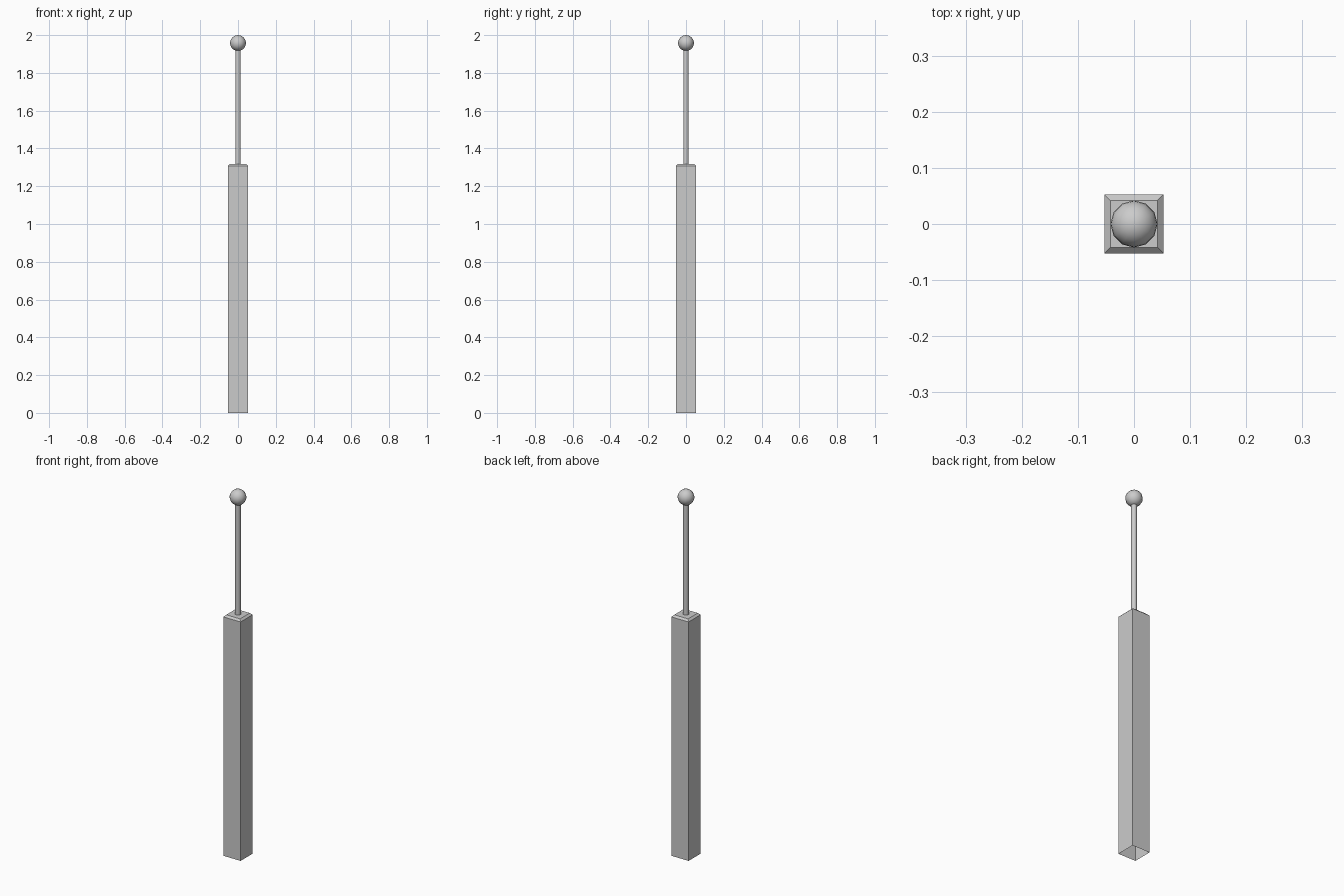
import bpy, bmesh
from math import pi

if "Cube" in bpy.data.objects:
    bpy.data.objects.remove(bpy.data.objects["Cube"])


def add_object(name, bm, smooth=False):
    mesh = bpy.data.meshes.new(name)
    bm.to_mesh(mesh)
    bm.free()
    obj = bpy.data.objects.new(name, mesh)
    bpy.context.collection.objects.link(obj)
    if smooth:
        bpy.ops.object.select_all(action='DESELECT')
        obj.select_set(True)
        bpy.context.view_layer.objects.active = obj
        bpy.ops.object.shade_smooth_by_angle(angle=pi / 3)
    return obj


def square(bm, half, z):
    return [bm.verts.new((x * half, y * half, z))
            for x, y in ((-1, -1), (1, -1), (1, 1), (-1, 1))]


# Square post with chamfered top and open underside
bm = bmesh.new()
rings = [square(bm, h, z) for h, z in ((0.0525, 0), (0.0525, 1.308), (0.042, 1.318))]
for low, high in zip(rings, rings[1:]):
    for i in range(4):
        j = (i + 1) % 4
        bm.faces.new((low[i], low[j], high[j], high[i]))
bm.faces.new(rings[-1])
add_object("post", bm)

# Thin rod standing on the post, open ends hidden
bm = bmesh.new()
bmesh.ops.create_cone(bm, cap_ends=False, segments=10,
                      radius1=0.0145, radius2=0.0145, depth=0.607)
bmesh.ops.translate(bm, verts=bm.verts, vec=(0, 0, 1.318 + 0.607 / 2))
add_object("rod", bm, True)

# Ball on the tip
bm = bmesh.new()
bmesh.ops.create_uvsphere(bm, u_segments=12, v_segments=12, radius=0.042)
bmesh.ops.translate(bm, verts=bm.verts, vec=(0, 0, 1.958))
add_object("ball", bm, True)
